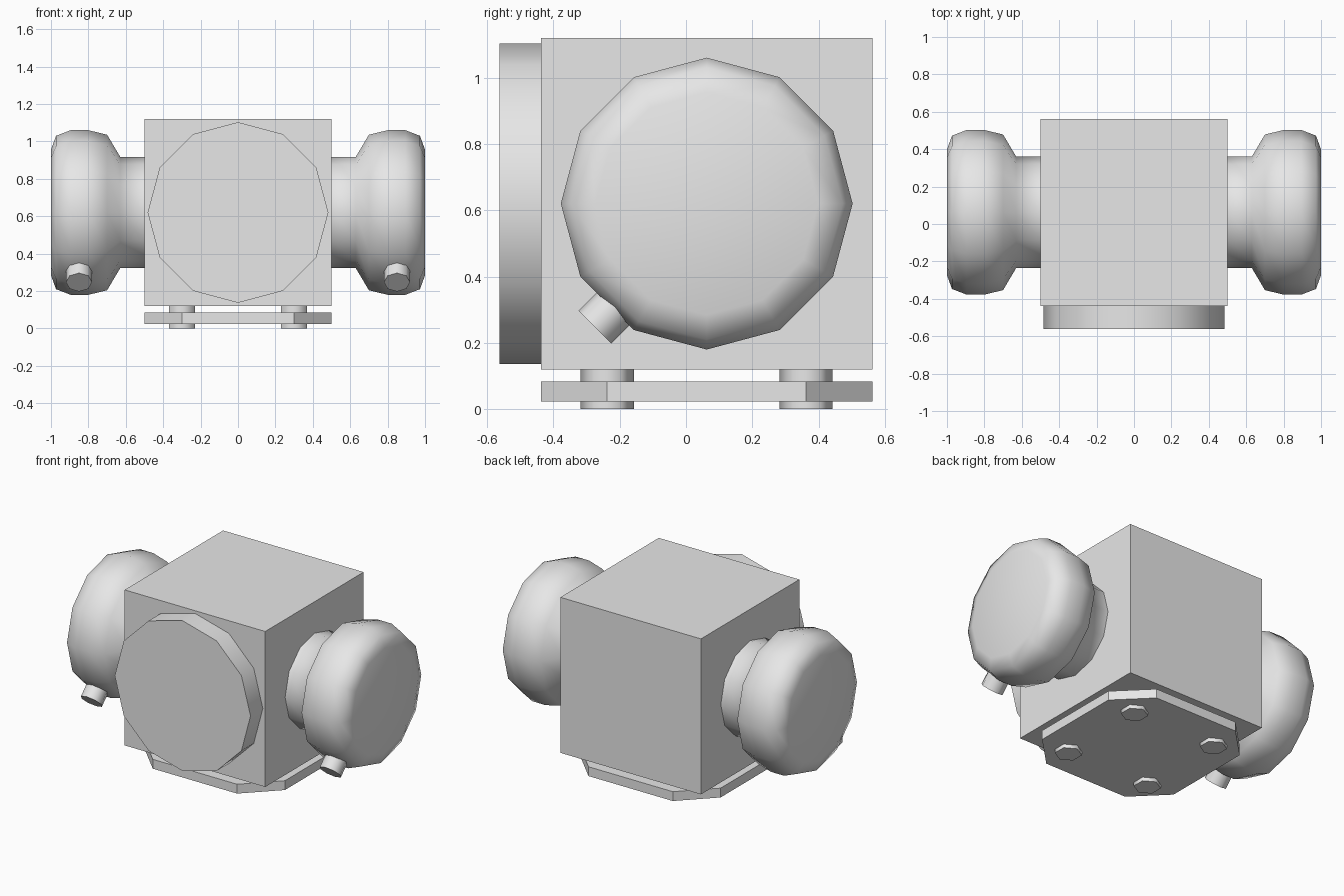
import bpy, bmesh, math
from mathutils import Matrix, Vector

if "Cube" in bpy.data.objects:
    bpy.data.objects.remove(bpy.data.objects["Cube"])

CY, CZ = 0.0625, 0.62   # centre of the body block

grey = bpy.data.materials.new("light grey")
grey.diffuse_color = (0.8, 0.8, 0.8, 1)
grey.use_nodes = True
grey.node_tree.nodes["Principled BSDF"].inputs["Base Color"].default_value = grey.diffuse_color


def finish(name, bm, smooth=None):
    """Turn a bmesh into an object; smooth is an angle in degrees."""
    bmesh.ops.recalc_face_normals(bm, faces=bm.faces)
    me = bpy.data.meshes.new(name)
    bm.to_mesh(me)
    bm.free()
    me.materials.append(grey)
    ob = bpy.data.objects.new(name, me)
    bpy.context.collection.objects.link(ob)
    if smooth:
        bpy.ops.object.select_all(action='DESELECT')
        ob.select_set(True)
        bpy.context.view_layer.objects.active = ob
        bpy.ops.object.shade_smooth_by_angle(angle=math.radians(smooth))
    return ob


def lathe(name, start, axis, profile, sides, ref, smooth):
    """Capped solid of revolution; profile is (distance, radius), ref points to the first corner."""
    start, axis, ref = Vector(start), Vector(axis).normalized(), Vector(ref).normalized()
    bm = bmesh.new()
    rings = []
    for d, r in profile:
        rings.append([bm.verts.new(start + axis * d
                      + Matrix.Rotation(2 * math.pi * i / sides, 3, axis) @ ref * r)
                      for i in range(sides)])
    for a, b in zip(rings, rings[1:]):
        for i in range(sides):
            j = (i + 1) % sides
            bm.faces.new((a[i], a[j], b[j], b[i]))
    bm.faces.new(rings[0])
    bm.faces.new(rings[-1])
    return finish(name, bm, smooth)


# Body block
bm = bmesh.new()
bmesh.ops.create_cube(bm, size=1, matrix=Matrix.Translation((0, CY, CZ)))
finish("body", bm)

# Round plate on the front
lathe("front_disc", (0, CY - 0.5, CZ), (0, -1, 0), [(0, 0.483), (0.125, 0.483)],
      12, (0, 0, 1), 40)

# Side knobs with necks, each with a small spout pointing forward and down
knob = [(0.5, 0.298), (0.63, 0.298), (0.70, 0.416), (0.80, 0.44),
        (0.895, 0.44), (0.973, 0.41), (1.0, 0.336)]
for side, s in (("left", -1), ("right", 1)):
    lathe(side + "_knob", (0, CY, CZ), (s, 0, 0), knob, 12, (0, 0, 1), 80)
    lathe(side + "_spout", (s * 0.85, -0.275, 0.247), (0, 1, 1),
          [(0, 0.07), (0.22, 0.07)], 8, (1, 0, 0), 65)

# Base plate with cut corners
bm = bmesh.new()
outline = []
for sx, sy in ((1, 1), (-1, 1), (-1, -1), (1, -1)):
    pair = [(sx * 0.5, CY + sy * 0.3), (sx * 0.3, CY + sy * 0.5)]
    outline += pair if sx * sy > 0 else pair[::-1]
base = bm.faces.new([bm.verts.new((x, y, 0.024)) for x, y in outline])
top = bmesh.ops.extrude_face_region(bm, geom=[base])
bmesh.ops.translate(bm, vec=(0, 0, 0.06),
                    verts=[v for v in top["geom"] if isinstance(v, bmesh.types.BMVert)])
if not base.is_valid or len(bm.faces) < 10:
    bmesh.ops.holes_fill(bm, edges=bm.edges)
finish("base_plate", bm)

# Hexagonal bolts holding the base plate
for sx in (-1, 1):
    for sy in (-1, 1):
        lathe("base_bolt", (sx * 0.3, CY + sy * 0.3, 0), (0, 0, 1),
              [(0, 0.08), (0.12, 0.08)], 6, (0, 1, 0), 65)
